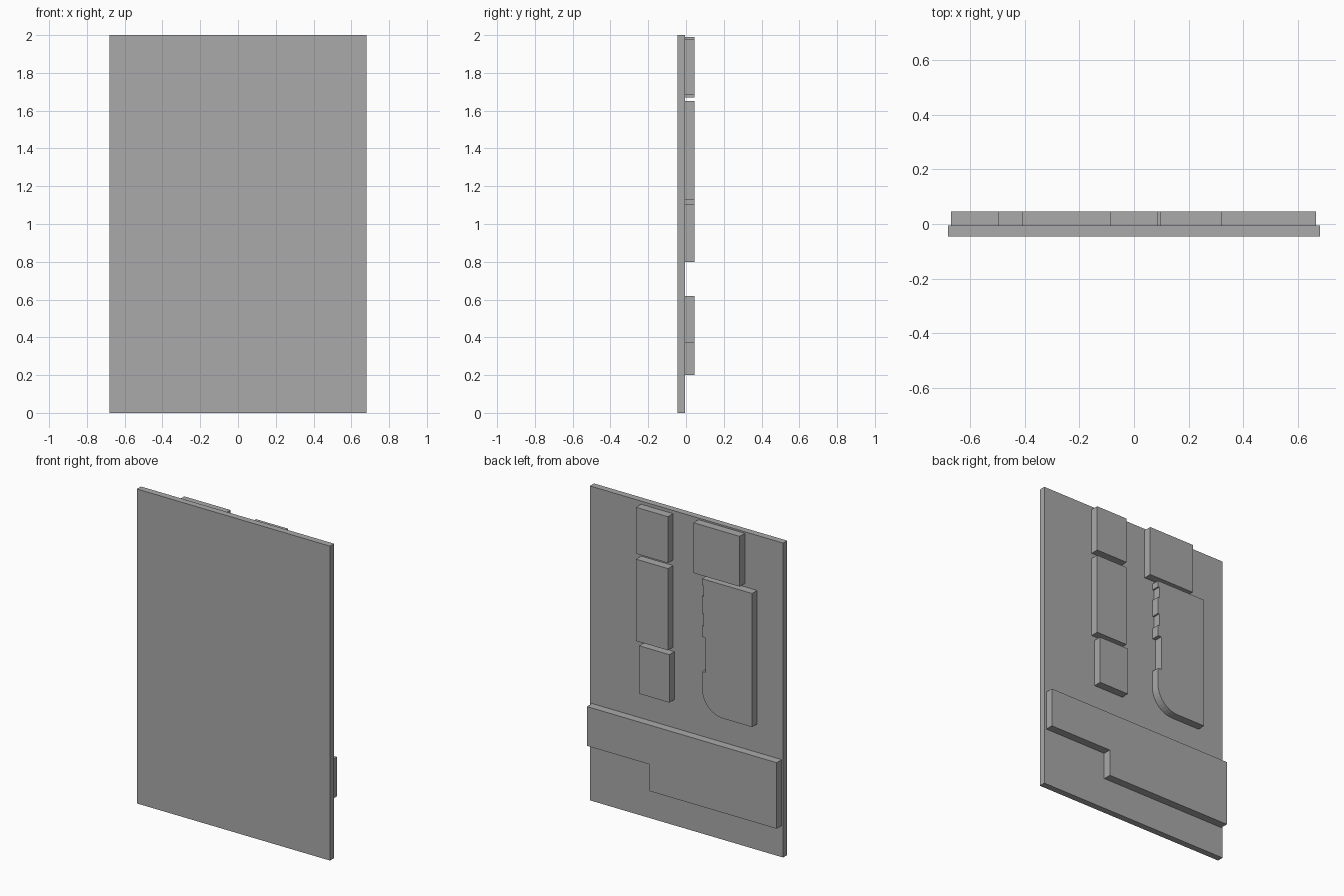
import bpy, bmesh, math

if "Cube" in bpy.data.objects:
    bpy.data.objects.remove(bpy.data.objects["Cube"], do_unlink=True)

grey = bpy.data.materials.new("plain grey")
grey.use_nodes = True
colour = (0.4, 0.4, 0.4, 1)
grey.diffuse_color = colour
grey.node_tree.nodes["Principled BSDF"].inputs["Base Color"].default_value = colour

BACK, SEAM, FRONT = 0.046, -0.005, -0.046


def extrude(name, outline, y0, y1):
    """Extrude an (x, z) outline from depth y0 to y1."""
    bm = bmesh.new()
    face = bm.faces.new([bm.verts.new((x, y0, z)) for x, z in outline])
    grown = bmesh.ops.extrude_face_region(bm, geom=[face])["geom"]
    verts = [v for v in grown if isinstance(v, bmesh.types.BMVert)]
    bmesh.ops.translate(bm, verts=verts, vec=(0, y1 - y0, 0))
    bmesh.ops.recalc_face_normals(bm, faces=bm.faces)
    mesh = bpy.data.meshes.new(name)
    bm.to_mesh(mesh)
    bm.free()
    mesh.materials.append(grey)
    obj = bpy.data.objects.new(name, mesh)
    bpy.context.collection.objects.link(obj)
    return obj


def block(name, x0, x1, z0, z1, y0=SEAM, y1=BACK):
    return extrude(name, [(x0, z0), (x1, z0), (x1, z1), (x0, z1)], y0, y1)


# Backing board
block("board", -0.68, 0.68, 0, 2, FRONT, SEAM)

# Raised blocks on the rear of the board
block("upper_left_block", 0.095, 0.32, 1.685, 1.98)
block("middle_left_block", 0.095, 0.32, 1.13, 1.65)
block("lower_left_block", 0.085, 0.297, 0.80, 1.105)
block("upper_right_block", -0.41, -0.085, 1.67, 1.99)
block("base_short_block", 0.223, 0.665, 0.37, 0.62)
block("base_long_block", -0.67, 0.223, 0.20, 0.62)

# Tall block with a rounded lower corner and notched inner edge
edge, radius, base = -0.145, 0.15, 0.80
corner = [(edge - radius + radius * math.sin(a), base + radius - radius * math.cos(a))
          for a in (math.radians(9 * i) for i in range(11))]
notches = []
for low, high, depth in ((1.06, 1.28, 0.025), (1.35, 1.43, 0.01), (1.54, 1.61, 0.01)):
    notches += [(edge, low), (edge - depth, low), (edge - depth, high), (edge, high)]
extrude("tall_right_block",
        [(-0.497, base)] + corner + notches + [(edge, 1.65), (-0.497, 1.65)], SEAM, BACK)
